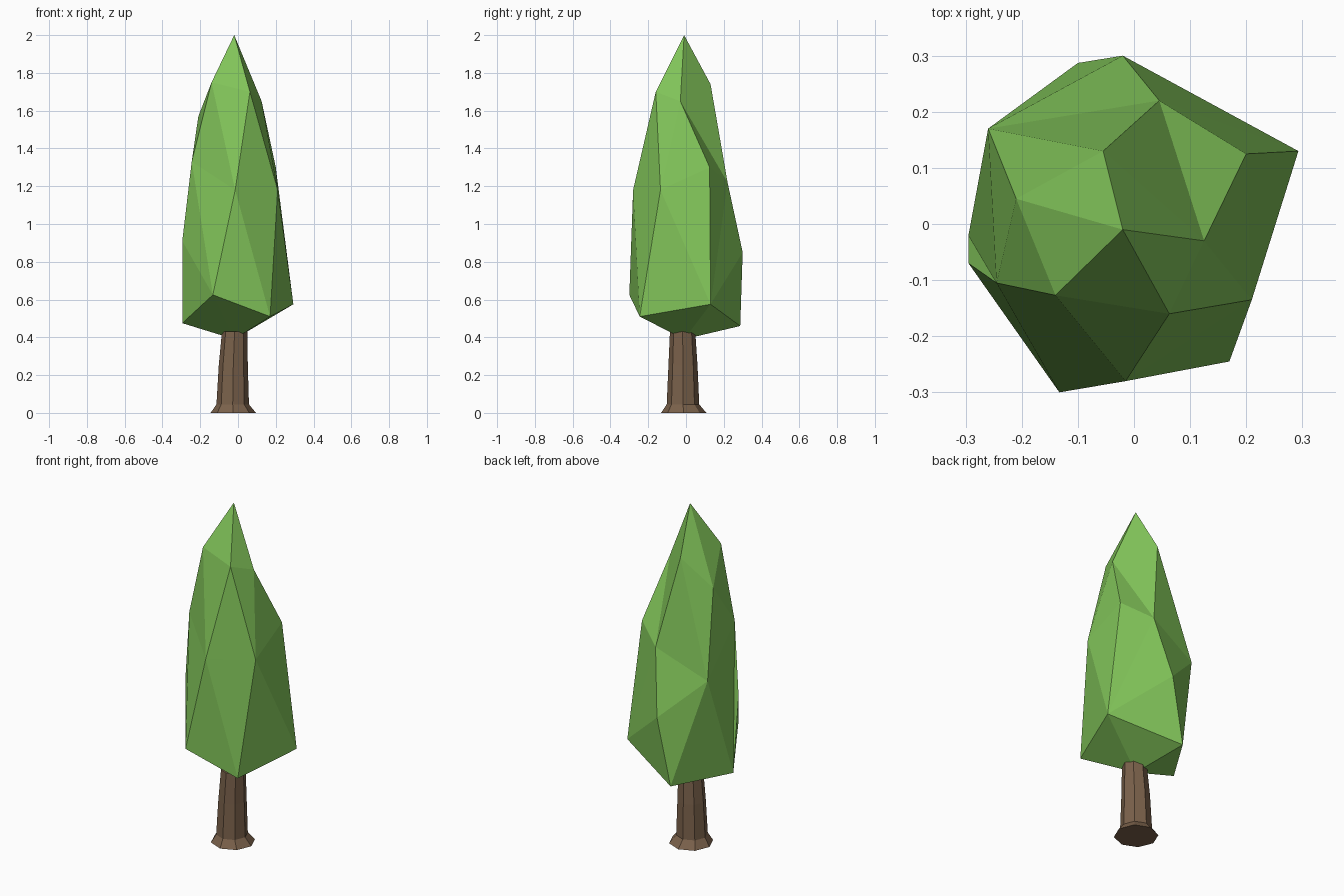
import bpy
from math import cos, sin, tau

if "Cube" in bpy.data.objects:
    bpy.data.objects.remove(bpy.data.objects["Cube"])


def add_object(name, verts, faces, color):
    mesh = bpy.data.meshes.new(name)
    mesh.from_pydata(verts, [], faces)
    mesh.update()
    mat = bpy.data.materials.new(name + "_color")
    mat.diffuse_color = (*color, 1)
    mat.use_nodes = True
    mat.node_tree.nodes["Principled BSDF"].inputs["Base Color"].default_value = mat.diffuse_color
    mesh.materials.append(mat)
    obj = bpy.data.objects.new(name, mesh)
    bpy.context.collection.objects.link(obj)
    return obj


# Trunk: eight-sided rings (x, y, z, radius) with a flared foot and a slight bend
SIDES = 8
rings = [(-.025, -.012, 0, .12), (-.028, -.016, .045, .086),
         (-.025, -.016, .25, .077), (-.018, -.018, .43, .067)]
verts = [(x + r * cos(tau * i / SIDES), y + r * sin(tau * i / SIDES), z)
         for x, y, z, r in rings for i in range(SIDES)]
faces = [tuple(reversed(range(SIDES))),
         tuple(range(len(verts) - SIDES, len(verts)))]
for k in range(len(rings) - 1):
    for i in range(SIDES):
        a, b = k * SIDES + i, k * SIDES + (i + 1) % SIDES
        faces.append((a, b, b + SIDES, a + SIDES))
add_object("trunk", verts, faces, (.195, .12, .07))

# Crown: irregular faceted cone, corner points from tip to underside
points = {
    "T": (-.02, -.01, 2.0),
    # upper ring
    "A": (-.055, .13, 1.74), "B": (-.21, .045, 1.57), "C": (-.14, -.127, 1.75),
    "D": (.063, -.16, 1.70), "E": (.125, -.03, 1.65),
    # middle ring
    "F": (.21, -.135, 1.18), "G": (.20, .125, 1.30), "H": (.045, .22, 1.22),
    "I": (-.26, .17, 1.08), "J": (-.245, -.105, 1.33), "K": (-.015, -.28, 1.18),
    # bulges
    "N": (-.02, .30, .85), "O": (-.295, -.07, .91),
    # lower ring and underside
    "P": (.17, -.245, .51), "Q": (.293, .13, .575), "R": (-.10, .287, .46),
    "S": (-.295, -.02, .475), "U": (-.133, -.30, .625),
    "Z": (-.02, -.01, .39),
}
# Each fan: a hub corner followed by the chain of corners around it
fans = ["TEABCDE", "EFGHA", "AHIB", "BIJC", "CJKD", "DKFE",
        "FPQG", "GQH", "HQNI", "NQRI", "IRSJ", "JSOUK", "OSU", "KUPF",
        "ZPUSRQP"]
index = {key: i for i, key in enumerate(points)}
faces = [(index[f[0]], index[a], index[b])
         for f in fans for a, b in zip(f[1:], f[2:])]
add_object("crown", list(points.values()), faces, (.22, .55, .10))
